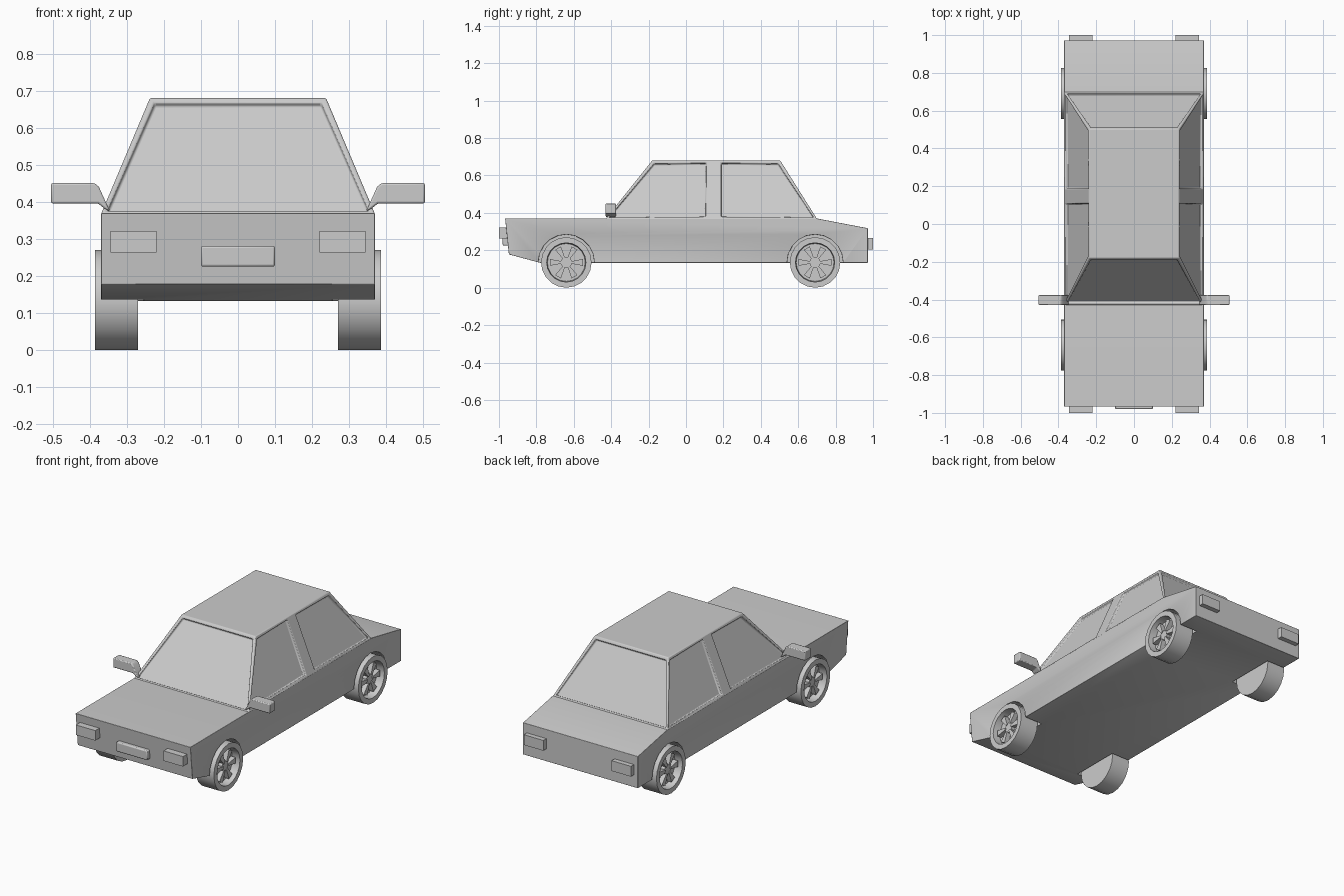
import bpy, bmesh, math
from mathutils import Matrix, Vector

if "Cube" in bpy.data.objects:
    bpy.data.objects.remove(bpy.data.objects["Cube"])


def finish(name, bm, bevel=0.0, smooth=True):
    bmesh.ops.recalc_face_normals(bm, faces=bm.faces)
    me = bpy.data.meshes.new(name)
    bm.to_mesh(me)
    bm.free()
    ob = bpy.data.objects.new(name, me)
    bpy.context.collection.objects.link(ob)
    if smooth:
        bpy.ops.object.select_all(action='DESELECT')
        ob.select_set(True)
        bpy.context.view_layer.objects.active = ob
        bpy.ops.object.shade_smooth_by_angle(angle=math.radians(30))
    if bevel:
        add_bevel(ob, bevel)
    return ob


def add_bevel(ob, width):
    m = ob.modifiers.new("bevel", 'BEVEL')
    m.width, m.segments = width, 2
    m.limit_method, m.angle_limit = 'ANGLE', math.radians(28)


def extrude_profile(bm, pts, offset):
    """Fill a flat outline and extrude it into a prism."""
    f = bm.faces.new([bm.verts.new(p) for p in pts])
    r = bmesh.ops.extrude_face_region(bm, geom=[f])
    bmesh.ops.translate(bm, vec=Vector(offset),
                        verts=[v for v in r["geom"] if isinstance(v, bmesh.types.BMVert)])


def box(name, lo, hi, bevel=0.0):
    bm = bmesh.new()
    lo, hi = Vector(lo), Vector(hi)
    bmesh.ops.create_cube(bm, size=1, matrix=Matrix.Translation((lo + hi) / 2)
                          @ Matrix.Diagonal((*(hi - lo), 1)))
    return finish(name, bm, bevel)


def disc(bm, radius, x0, x1, y, z, sides):
    """Cylinder lying along x."""
    bmesh.ops.create_cone(bm, cap_ends=True, segments=sides, radius1=radius, radius2=radius,
                          depth=abs(x1 - x0),
                          matrix=Matrix.Translation(((x0 + x1) / 2, y, z))
                          @ Matrix.Rotation(math.pi / 2, 4, 'Y'))


WHEEL_Y, WHEEL_Z = (-0.64, 0.69), 0.135

# lower body: side profile extruded across the car
bm = bmesh.new()
side = [(-0.967, 0.37), (-0.947, 0.178), (-0.78, 0.133), (0.972, 0.133),
        (0.972, 0.318), (0.70, 0.37)]
extrude_profile(bm, [(-0.37, y, z) for y, z in side], (0.74, 0, 0))
body = finish("lower_body", bm)

# wheel arches cut into the body
for s in (-1, 1):
    for y in WHEEL_Y:
        bm = bmesh.new()
        disc(bm, 0.15, s * 0.255, s * 0.5, y, WHEEL_Z, 20)
        cutter = finish("arch_cutter", bm, smooth=False)
        cutter.hide_render = True
        cutter.display_type = 'WIRE'
        m = body.modifiers.new("arch", 'BOOLEAN')
        m.operation, m.object, m.solver = 'DIFFERENCE', cutter, 'EXACT'
add_bevel(body, 0.006)

# cabin: tapered shell with a door pillar and recessed windows
bm = bmesh.new()
base_y, roof_y = (-0.43, 0.12, 0.173, 0.70), (-0.18, 0.124, 0.173, 0.503)
lo, hi = {}, {}
for s in (-1, 1):
    lo[s] = [bm.verts.new((s * 0.37, y, 0.368)) for y in base_y]
    hi[s] = [bm.verts.new((s * 0.238, y, 0.681)) for y in roof_y]
bm.faces.new(hi[1] + hi[-1][::-1])
windows = []
for i in (0, 3):
    windows.append(bm.faces.new((lo[-1][i], lo[1][i], hi[1][i], hi[-1][i])))
for s in (-1, 1):
    for i in range(3):
        f = bm.faces.new((lo[s][i], lo[s][i + 1], hi[s][i + 1], hi[s][i]))
        if i != 1:
            windows.append(f)
bmesh.ops.recalc_face_normals(bm, faces=bm.faces)
bmesh.ops.inset_individual(bm, faces=windows, thickness=0.019)
bmesh.ops.inset_individual(bm, faces=windows, thickness=0.004, depth=-0.015)
finish("cabin", bm, 0.005)

# number plate
box("front_plate", (-0.1, -0.98, 0.225), (0.1, -0.93, 0.281), 0.006)

for s in (-1, 1):
    tag = "right" if s > 0 else "left"
    xs = sorted((s * 0.22, s * 0.345))
    # lights
    box("headlight_" + tag, (xs[0], -1.0, 0.264), (xs[1], -0.93, 0.322))
    box("tail_light_" + tag, (xs[0], 0.95, 0.205), (xs[1], 1.0, 0.265))

    # wing mirror with its bent arm
    bm = bmesh.new()
    arm = [(0.345, 0.375), (0.362, 0.383), (0.378, 0.396), (0.505, 0.396),
           (0.505, 0.451), (0.388, 0.451), (0.376, 0.441), (0.352, 0.388)]
    extrude_profile(bm, [(s * x, -0.43, z) for x, z in arm], (0, 0.055, 0))
    finish("wing_mirror_" + tag, bm, 0.005)

    for y, end in zip(WHEEL_Y, ("front", "rear")):
        # tyre with a recessed rim on the outside
        bm = bmesh.new()
        disc(bm, 0.135, s * 0.27, s * 0.387, y, WHEEL_Z, 20)
        cap = [f for f in bm.faces if f.normal.x * s > 0.9]
        bmesh.ops.inset_individual(bm, faces=cap, thickness=0.03)
        bmesh.ops.inset_individual(bm, faces=cap, thickness=0.004, depth=-0.045)
        finish(f"{end}_wheel_{tag}", bm)
        # hub and six wedge spokes
        bm = bmesh.new()
        disc(bm, 0.03, s * 0.335, s * 0.365, y, WHEEL_Z, 12)
        for k in range(6):
            a = k * math.pi / 3
            wedge = [(0.024, -0.25), (0.09, -0.2), (0.09, 0.2), (0.024, 0.25)]
            extrude_profile(bm, [(s * 0.335, y + r * math.cos(a + d),
                                  WHEEL_Z + r * math.sin(a + d)) for r, d in wedge],
                            (s * 0.035, 0, 0))
        finish(f"{end}_spokes_{tag}", bm)
